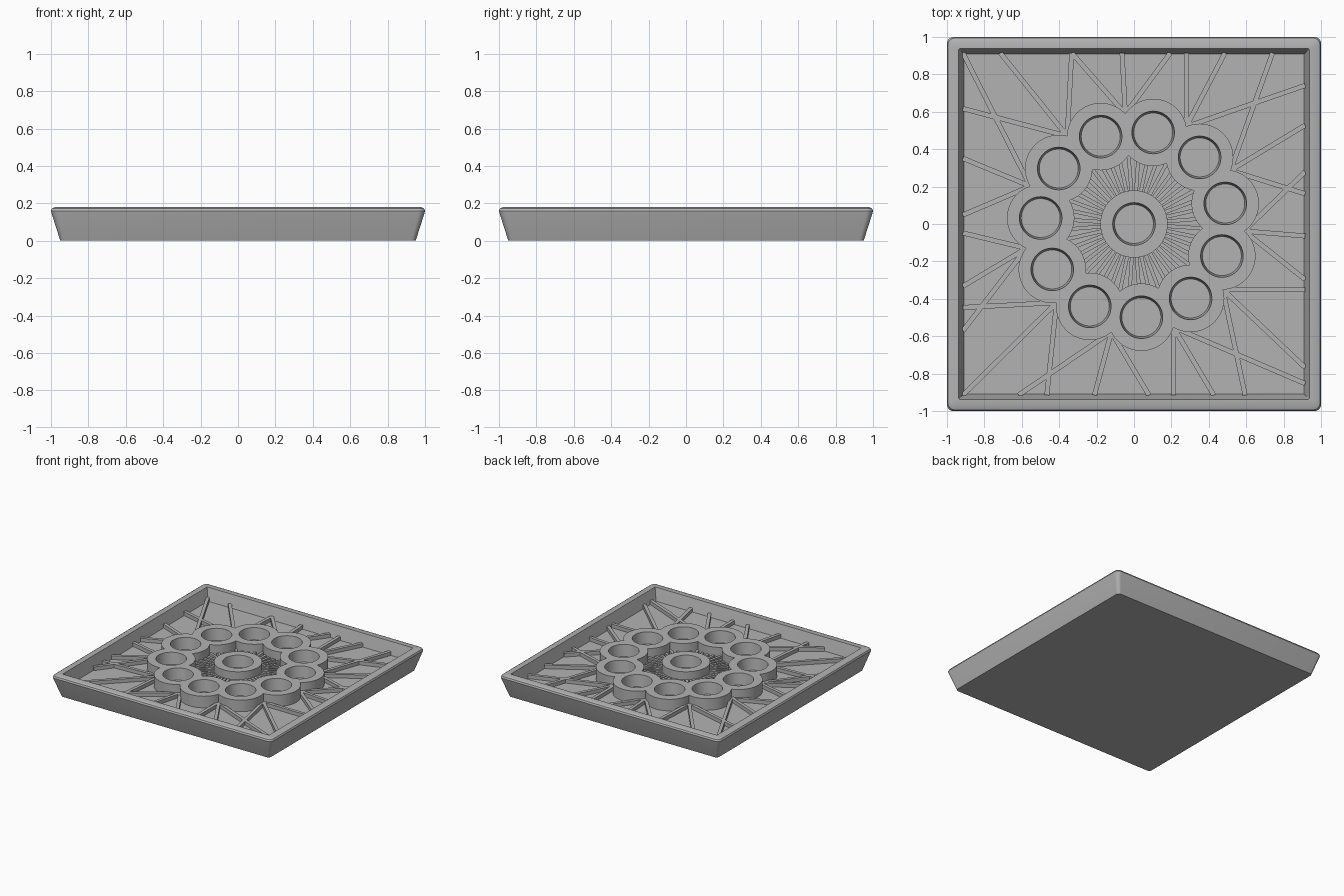
import bpy, bmesh
from math import sin, cos, pi, radians
from mathutils import Matrix, Vector

if "Cube" in bpy.data.objects:
    bpy.data.objects.remove(bpy.data.objects["Cube"])

FLOOR, RIB_TOP, RING_TOP = 0.08, 0.11, 0.175
COUNT, ORBIT, RING_R, HOLE_R = 11, 0.5, 0.18, 0.115
FIRST, STEP = radians(12.7), 2 * pi / 11

grey = bpy.data.materials.new("grey")
grey.use_nodes = True
grey.diffuse_color = (0.45, 0.45, 0.45, 1)
grey.node_tree.nodes["Principled BSDF"].inputs["Base Color"].default_value = (0.45, 0.45, 0.45, 1)


def finish(bm, name):
    bmesh.ops.recalc_face_normals(bm, faces=bm.faces)
    mesh = bpy.data.meshes.new(name)
    bm.to_mesh(mesh)
    bm.free()
    mesh.materials.append(grey)
    obj = bpy.data.objects.new(name, mesh)
    bpy.context.collection.objects.link(obj)
    return obj


def smooth(obj):
    bpy.ops.object.select_all(action="DESELECT")
    obj.select_set(True)
    bpy.context.view_layer.objects.active = obj
    bpy.ops.object.shade_smooth_by_angle(angle=radians(30))


def polar(radius, angle):
    return Vector((radius * cos(angle), radius * sin(angle)))


def rounded_square(bm, half, radius, z, steps=6):
    loop = []
    for corner in range(4):
        mid = polar((half - radius) * 2 ** 0.5, pi / 4 + corner * pi / 2)
        for i in range(steps + 1):
            p = mid + polar(radius, (corner + i / steps) * pi / 2)
            loop.append(bm.verts.new((p.x, p.y, z)))
    return loop


def cone(bm, centre, low, high, z0, z1):
    place = Matrix.Translation((centre.x, centre.y, (z0 + z1) / 2))
    bmesh.ops.create_cone(bm, cap_ends=True, segments=64, radius1=low,
                          radius2=high, depth=z1 - z0, matrix=place)


def rib(bm, start, end, width, top):
    # Straight bar lying on the floor
    side = (end - start).orthogonal().normalized() * width / 2
    outline = [start + side, end + side, end - side, start - side]
    base = bm.faces.new([bm.verts.new((p.x, p.y, FLOOR - 0.01)) for p in outline])
    extruded = bmesh.ops.extrude_face_region(bm, geom=[base], use_keep_orig=True)
    for v in extruded["geom"]:
        if isinstance(v, bmesh.types.BMVert):
            v.co.z = top


# Tray: flared outside, bevelled rim, sloped inside walls and flat floor
bm = bmesh.new()
profile = [(0.95, 0.025, 0), (0.998, 0.035, 0.15), (1.0, 0.035, 0.16),
           (0.994, 0.035, 0.173), (0.98, 0.03, 0.18),
           (0.937, 0.004, 0.18), (0.91, 0.002, FLOOR)]
loops = [rounded_square(bm, *p) for p in profile]
for a, b in zip(loops, loops[1:]):
    for i in range(len(a)):
        j = (i + 1) % len(a)
        bm.faces.new((a[i], a[j], b[j], b[i]))
bm.faces.new(loops[0])
bm.faces.new(loops[-1])
smooth(finish(bm, "tray"))

# Wells: a ring of merged cylinders and one in the centre, with tapered holes
centres = [polar(ORBIT, FIRST + STEP * i) for i in range(COUNT)] + [Vector((0, 0))]
bodies, holes = bmesh.new(), bmesh.new()
for c in centres:
    cone(bodies, c, RING_R, RING_R, FLOOR - 0.01, RING_TOP)
    cone(holes, c, 0.102, HOLE_R, FLOOR - 0.02, RING_TOP + 0.01)
wells, cutter = finish(bodies, "wells"), finish(holes, "well_cutter")
cutter.hide_render = True
cut = wells.modifiers.new("holes", "BOOLEAN")
cut.operation, cut.object, cut.solver, cut.use_self = "DIFFERENCE", cutter, "EXACT", True
graph = bpy.context.evaluated_depsgraph_get()
wells.data = bpy.data.meshes.new_from_object(wells.evaluated_get(graph))
wells.modifiers.clear()
bpy.data.objects.remove(cutter)
smooth(wells)

# Inner ribs: fine sunburst around the central well
bm = bmesh.new()
RAYS = COUNT * 4
for i in range(RAYS):
    a = FIRST + 2 * pi * i / RAYS
    rib(bm, polar(0.17, a), polar(0.37, a), 0.02, RIB_TOP)
finish(bm, "inner_ribs")

# Outer ribs: three from each gap between wells to bearings on the wall
fans = [(51, 30, 10), (73, 62, 39), (110, 94, 78), (146, 128, 110),
        (135, 159, 177), (183, 200, 212), (206, 225, 243), (236, 257, 275),
        (283, 295, 317), (303, 320, 339), (356, 342, 17)]
bm = bmesh.new()
for i, fan in enumerate(fans):
    hub = polar(0.59, FIRST + STEP * (i + 0.5))
    for bearing in fan:
        d = polar(1, radians(bearing))
        rib(bm, hub, d * 0.915 / max(abs(d.x), abs(d.y)), 0.026, RIB_TOP)
finish(bm, "outer_ribs")
